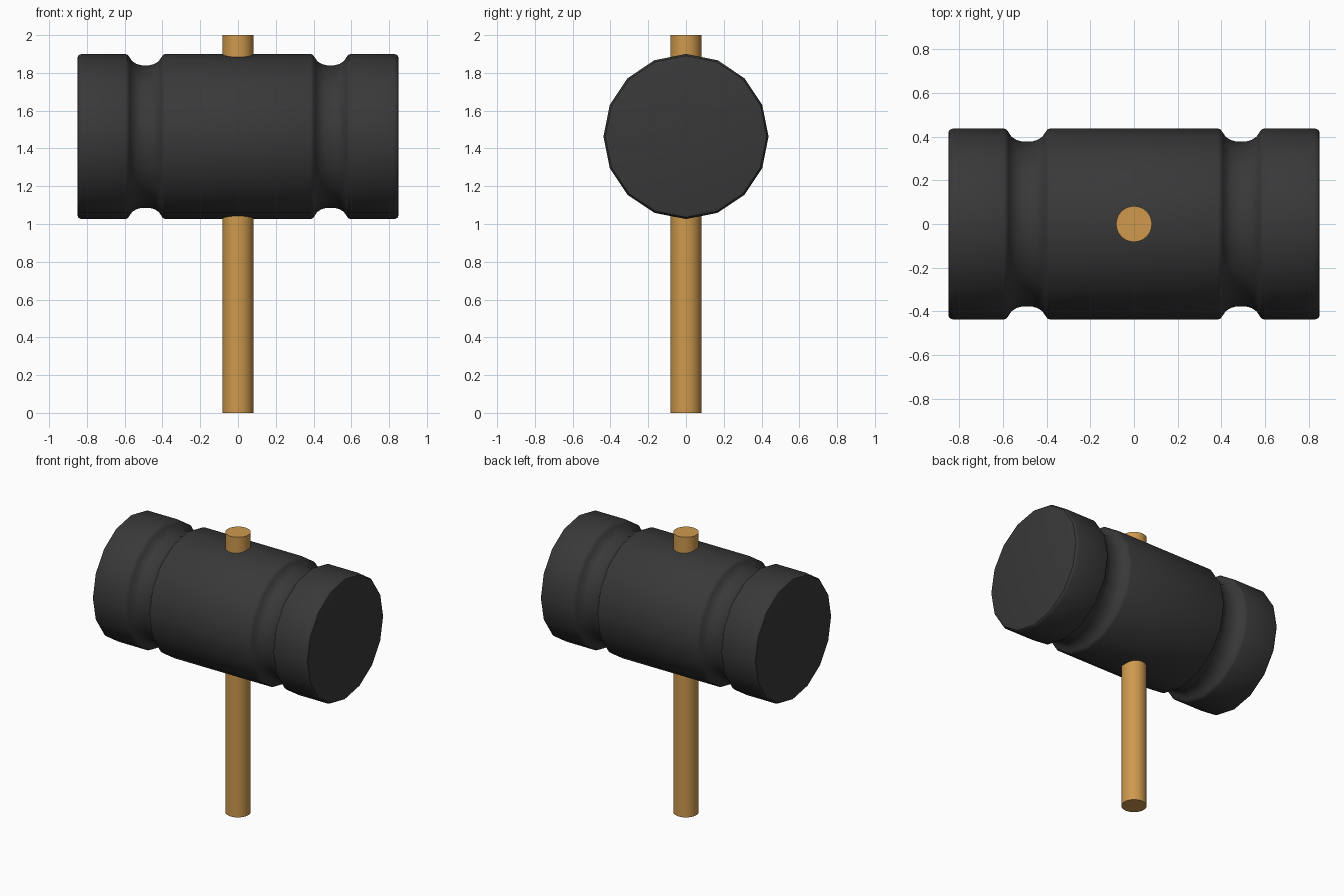
import bpy, bmesh, math

if "Cube" in bpy.data.objects:
    bpy.data.objects.remove(bpy.data.objects["Cube"])


def material(name, rgb):
    m = bpy.data.materials.new(name)
    m.diffuse_color = (*rgb, 1)
    m.use_nodes = True
    m.node_tree.nodes["Principled BSDF"].inputs["Base Color"].default_value = m.diffuse_color
    return m


def lathe(name, profile, sides, place, mat):
    """Closed solid of revolution; profile is (distance along axis, radius)."""
    bm = bmesh.new()
    rings = [[bm.verts.new(place(a, r * math.cos(2 * math.pi * i / sides),
                                 r * math.sin(2 * math.pi * i / sides)))
              for i in range(sides)] for a, r in profile]
    for p, q in zip(rings, rings[1:]):
        for i in range(sides):
            j = (i + 1) % sides
            bm.faces.new((p[i], p[j], q[j], q[i]))
    bm.faces.new(rings[0])
    bm.faces.new(rings[-1])
    bmesh.ops.recalc_face_normals(bm, faces=bm.faces)
    me = bpy.data.meshes.new(name)
    bm.to_mesh(me)
    bm.free()
    me.materials.append(mat)
    ob = bpy.data.objects.new(name, me)
    bpy.context.collection.objects.link(ob)
    bpy.ops.object.select_all(action='DESELECT')
    ob.select_set(True)
    bpy.context.view_layer.objects.active = ob
    bpy.ops.object.shade_smooth_by_angle(angle=math.radians(35))
    return ob


rubber = material("black rubber", (0.04, 0.04, 0.04))
wood = material("warm wood", (0.62, 0.32, 0.075))

# mallet head: half profile with a rounded groove, mirrored to the other end
R, MID = 0.437, 0.49
lip = [(0.105, R), (0.093, 0.432), (0.084, 0.419), (0.070, 0.399),
       (0.047, 0.384), (0.020, 0.377)]
half = [(MID - d, r) for d, r in lip] + [(MID + d, r) for d, r in reversed(lip)]
half += [(0.828, R), (0.838, 0.434), (0.847, 0.427), (0.85, 0.415)]
profile = [(-x, r) for x, r in reversed(half)] + half
lathe("mallet_head", profile, 16, lambda a, u, v: (a, v, 1.463 + u), rubber)

# handle running through the head
lathe("handle", [(0, 0.082), (2, 0.082)], 32, lambda a, u, v: (u, v, a), wood)
